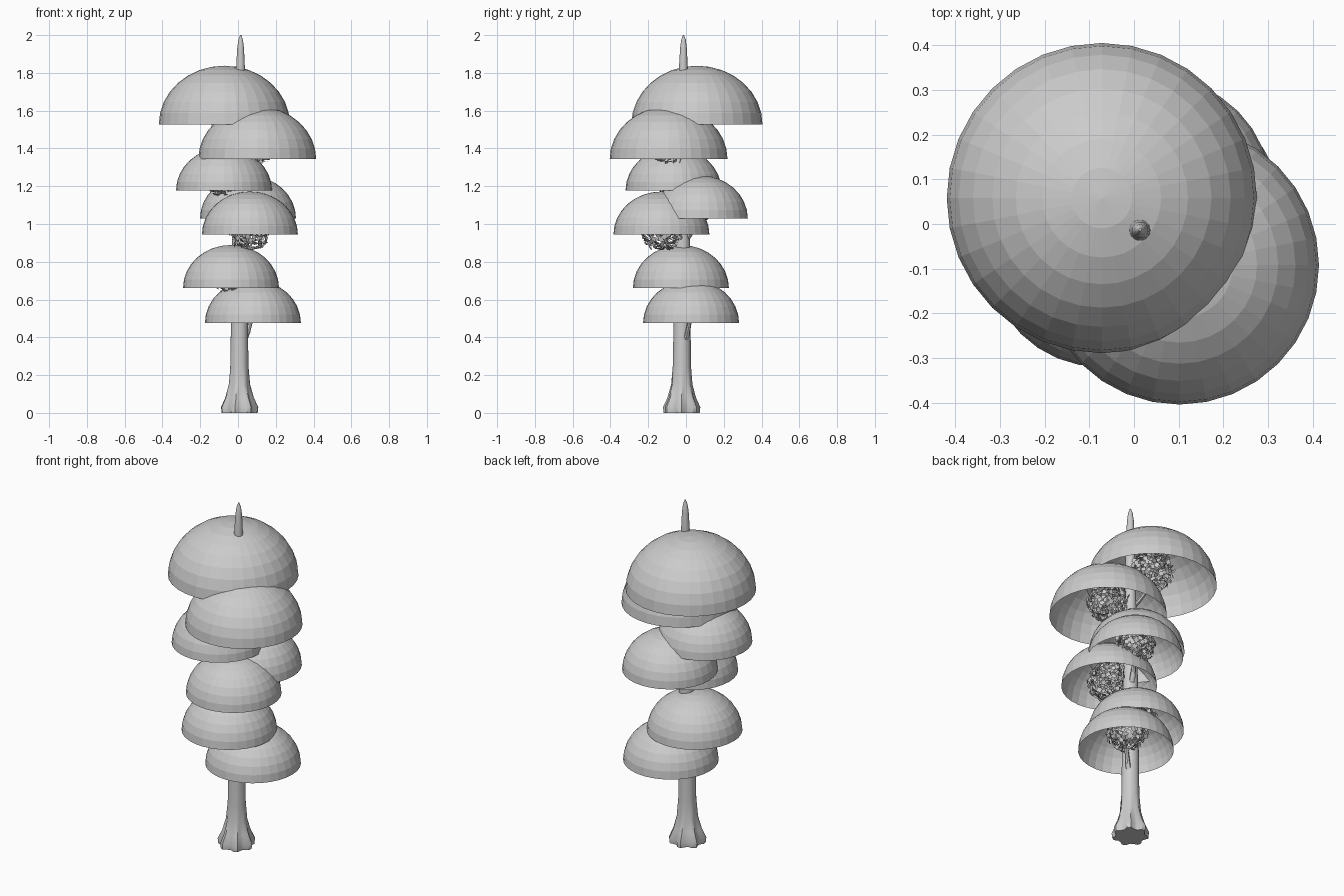
import bpy, bmesh, math, random
from mathutils import Vector, Matrix

if "Cube" in bpy.data.objects:
    bpy.data.objects.remove(bpy.data.objects["Cube"])

random.seed(4)


def finish(name, bm, smooth=False):
    me = bpy.data.meshes.new(name)
    bm.to_mesh(me)
    bm.free()
    ob = bpy.data.objects.new(name, me)
    bpy.context.collection.objects.link(ob)
    if smooth:
        bpy.ops.object.select_all(action='DESELECT')
        ob.select_set(True)
        bpy.context.view_layer.objects.active = ob
        bpy.ops.object.shade_smooth_by_angle(angle=math.radians(40))
    return ob


def canopy_dome(name, x, y, z, r):
    # open half sphere, slightly squashed
    bm = bmesh.new()
    bmesh.ops.create_uvsphere(bm, u_segments=32, v_segments=16, radius=1)
    bmesh.ops.delete(bm, geom=[v for v in bm.verts if v.co.z < -0.01], context='VERTS')
    bmesh.ops.transform(bm, verts=bm.verts,
                        matrix=Matrix.Translation((x, y, z)) @ Matrix.Diagonal((r, r, r * 0.893, 1)))
    return finish(name, bm)


def twig_cluster(name, c, r, count=230):
    # ball of small tilted leaf cards
    bm = bmesh.new()
    for i in range(count):
        h = 1 - 2 * (i + 0.5) / count
        a = i * 2.39996
        s = math.sqrt(1 - h * h)
        n = Vector((s * math.cos(a), s * math.sin(a), h))
        p = c + n * r * random.uniform(0.78, 1.0)
        tilt = n + Vector([random.uniform(-0.7, 0.7) for _ in range(3)])
        q = tilt.to_track_quat('Z', 'Y').to_matrix().to_4x4()
        m = Matrix.Translation(p) @ q @ Matrix.Rotation(random.uniform(0, 6.28), 4, 'Z')
        w = random.uniform(0.009, 0.013)
        bm.faces.new([bm.verts.new(m @ Vector((sx * w, sy * w, 0)))
                      for sx, sy in ((-1, -1), (1, -1), (1, 1), (-1, 1))])
    return finish(name, bm)


def tube(name, rings, sides, ridge=None):
    # rings: (centre, radius); ridge(z) gives root fluting depth
    bm = bmesh.new()
    loops = []
    for c, r in rings:
        loop = []
        for i in range(sides):
            a = 2 * math.pi * i / sides
            k = 1 + (ridge(c.z) * math.cos(7 * a + 0.6) if ridge else 0)
            loop.append(bm.verts.new(c + Vector((math.cos(a), math.sin(a), 0)) * r * k))
        loops.append(loop)
    for lo, hi in zip(loops, loops[1:]):
        for i in range(sides):
            j = (i + 1) % sides
            bm.faces.new((lo[i], lo[j], hi[j], hi[i]))
    bm.faces.new(loops[0][::-1])
    bm.faces.new(loops[-1])
    return finish(name, bm, True)


# trunk with flared, fluted roots and pointed tip
profile = [(0.0, 0.088), (0.03, 0.092), (0.08, 0.072), (0.15, 0.055), (0.25, 0.048),
           (0.48, 0.045), (0.8, 0.042), (1.2, 0.036), (1.6, 0.028), (1.83, 0.023),
           (1.93, 0.018), (1.975, 0.012), (2.0, 0.003)]


def trunk_axis(z):
    return Vector((0.006 + 0.004 * z, -0.023 + 0.005 * z, z))


tube('trunk', [(trunk_axis(z), r) for z, r in profile], 28,
     lambda z: 0.14 * max(0, 1 - z / 0.25))

# domes: centre x, y, rim height, radius, cluster lift above rim, cluster radius
domes = [(-0.072, 0.058, 1.528, 0.347, 0.09, 0.12),
         (0.102, -0.092, 1.343, 0.312, 0.09, 0.115),
         (-0.074, -0.066, 1.178, 0.254, 0.075, 0.11),
         (0.053, 0.073, 1.030, 0.254, 0.09, 0.11),
         (0.063, -0.130, 0.945, 0.254, 0.03, 0.118),
         (-0.037, -0.027, 0.662, 0.254, 0.075, 0.112),
         (0.079, 0.027, 0.477, 0.254, 0.115, 0.11)]

for i, (x, y, z, r, lift, cr) in enumerate(domes, 1):
    canopy_dome(f'canopy_dome_{i}', x, y, z, r)
    c = Vector((x, y, z + lift))
    twig_cluster(f'leaf_cluster_{i}', c, cr)
    # branch curving from the trunk into its cluster
    start = trunk_axis(z - 0.14)
    bend = Vector((start.x + (x - start.x) * 0.95, start.y + (y - start.y) * 0.95, z - 0.04))
    pts = []
    for k in range(6):
        t = k / 5
        p = start * (1 - t) ** 2 + bend * 2 * t * (1 - t) + c * t * t
        pts.append((p, 0.018 - 0.012 * t))
    tube(f'branch_{i}', pts, 8)
